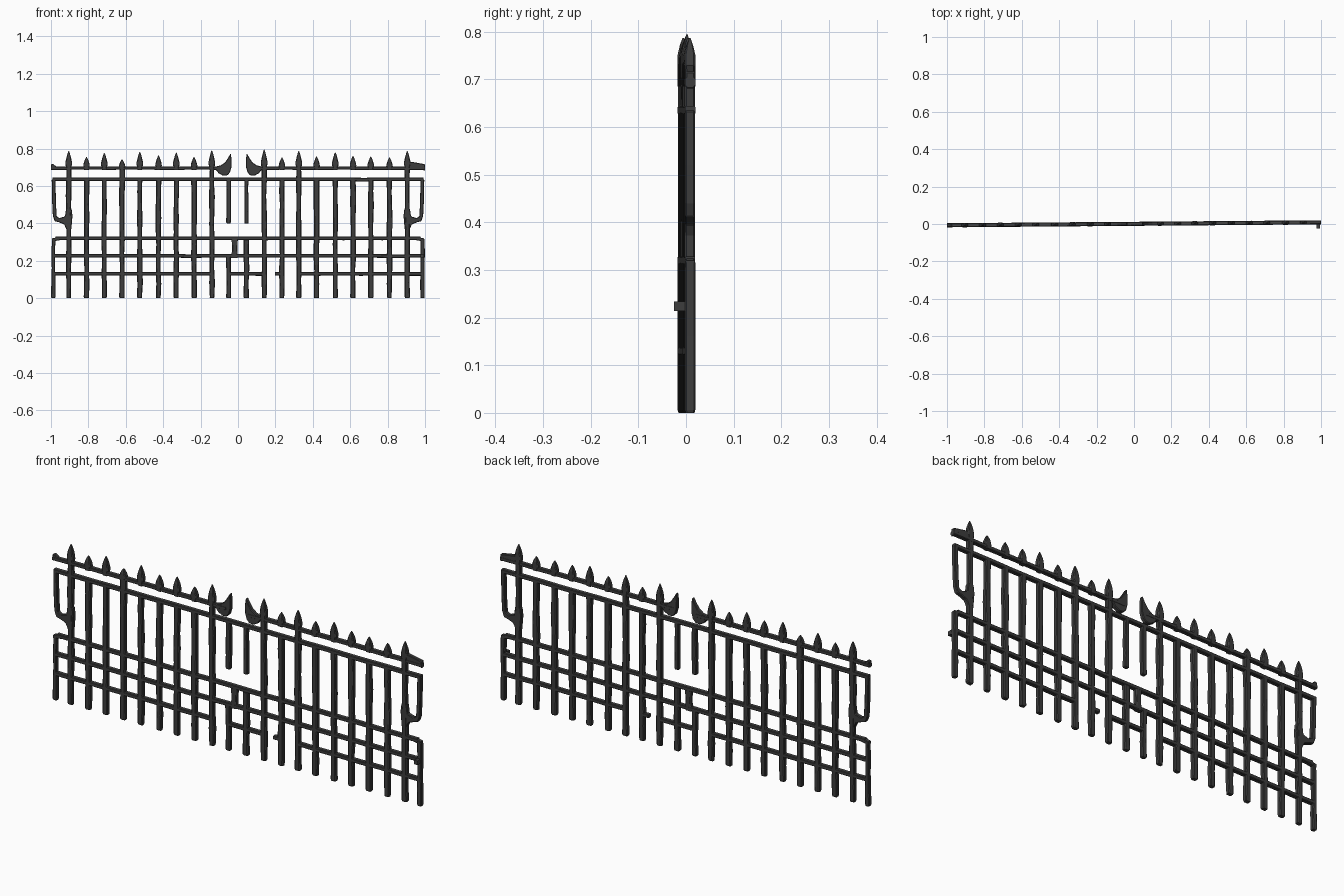
import bpy, bmesh, random

if "Cube" in bpy.data.objects:
    bpy.data.objects.remove(bpy.data.objects["Cube"])

random.seed(4)


def flat(name, value):
    m = bpy.data.materials.new(name)
    m.diffuse_color = (value, value, value, 1)
    m.use_nodes = True
    m.node_tree.nodes["Principled BSDF"].inputs["Base Color"].default_value = m.diffuse_color
    return m


iron = flat("dark_iron", 0.047)
worn = flat("worn_iron", 0.06)

# Square cross-section with narrow bevels
B = .7
SECTION = [(1, B), (B, 1), (-B, 1), (-1, B), (-1, -B), (-B, -1), (B, -1), (1, -B)]


def skew(x):
    """The whole fence runs very slightly backwards towards +x."""
    return 0.001 + 0.0078 * x


def finish(name, bm, worn_top=False):
    for v in bm.verts:
        v.co.y += skew(v.co.x)
    bmesh.ops.recalc_face_normals(bm, faces=bm.faces)
    bm.normal_update()
    if worn_top:
        for f in bm.faces:
            f.material_index = int(f.normal.z > .9)
    me = bpy.data.meshes.new(name)
    bm.to_mesh(me)
    bm.free()
    me.materials.append(iron)
    if worn_top:
        me.materials.append(worn)
    ob = bpy.data.objects.new(name, me)
    bpy.context.collection.objects.link(ob)
    return ob


def loft(name, rings, axis="z"):
    """rings: (position along axis, sideways centre, half width, half depth)."""
    bm = bmesh.new()
    loops = []
    for t, c, w, d in rings:
        pts = [((c + a * w, b * d, t) if axis == "z" else (t, b * d, c + a * w))
               for a, b in SECTION]
        loops.append([bm.verts.new(p) for p in pts])
    for lo, hi in zip(loops, loops[1:]):
        for i in range(8):
            j = (i + 1) % 8
            bm.faces.new((lo[i], lo[j], hi[j], hi[i]))
    bm.faces.new(loops[0])
    bm.faces.new(loops[-1])
    return finish(name, bm, axis == "x")


def plate(name, outline, depth):
    """Flat shape in the fence plane, with softened edges."""
    bm = bmesh.new()
    front = bm.faces.new([bm.verts.new((x, -depth / 2, z)) for x, z in outline])
    res = bmesh.ops.extrude_face_region(bm, geom=[front])
    for v in res["geom"]:
        if isinstance(v, bmesh.types.BMVert):
            v.co.y += depth
    ob = finish(name, bm)
    bev = ob.modifiers.new("soft_edges", "BEVEL")
    bev.width = 0.003
    bev.segments = 1
    return ob


def post(name, x, z0, z1, w=0.0138):
    """Slightly uneven hammered post."""
    n = max(2, int((z1 - z0) / 0.08) + 1)
    rings = [(z0, x, w * .85, .009)]
    for i in range(n + 1):
        z = z0 + .006 + (z1 - z0 - .006) * i / n
        rings.append((z, x + random.uniform(-.0015, .0015),
                      w + random.uniform(-.002, .0018), .0108))
    return loft(name, rings)


def rail(name, x0, x1, z, h=0.0095, d=0.0108):
    n = max(1, int((x1 - x0) / 0.1))
    loft(name, [(x0 + (x1 - x0) * i / n, z + random.uniform(-.001, .001), h, d)
                for i in range(n + 1)], "x")


def spike(name, x, top):
    """Leaf-shaped finial standing on the top rail."""
    h = top - 0.685
    shape = [(0, .0125), (.15, .0145), (.3, .0175), (.45, .0168), (.65, .0122),
             (.85, .0068), (1, .0015)]
    loft(name, [(0.685 + h * t, x, w, min(w, .0115)) for t, w in shape])


# Main posts and finials: x, finial height, does the post reach the top rail
POSTS = [(-.905, .787, 1), (-.81, .755, 0), (-.715, .777, 0), (-.62, .742, 1), (-.525, .782, 0),
         (-.425, .762, 0), (-.33, .778, 0), (-.235, .754, 0), (-.14, .79, 1), (.14, .794, 1),
         (.235, .752, 0), (.325, .787, 1), (.42, .757, 0), (.52, .78, 0), (.615, .76, 0),
         (.71, .757, 0), (.81, .752, 0), (.905, .787, 1)]
for x, top, through in POSTS:
    post("post", x, 0, .70 if through else .64)
    spike("finial", x, top)

# Broken posts in the middle
for x in (-.05, .045):
    post("hanging_post", x, .40, .64, .0115)
post("broken_post", -.05, 0, .225, .0125)
post("broken_post", .045, 0, .31, .0138)
loft("broken_stub", [(.215, -.022, .019, .0105), (.25, -.018, .014, .0105),
                     (.285, -.017, .015, .0105), (.315, -.018, .017, .0105)])

# Rails
rail("top_rail", -1, -.06, .695, .009)
rail("top_rail", .06, 1, .695, .009)
rail("upper_rail", -.993, .993, .635)
rail("middle_rail", -.975, .975, .32)
rail("lower_rail", -.993, .993, .226)
for x0, x1 in ((-.993, -.13), (-.05, .145), (.197, .24), (.325, .993)):
    rail("bottom_rail", x0, x1, .13)

# End posts and hooked brackets
for s in (-1, 1):
    post("end_post", s * .987, 0, .316, .0102)
    loft("rail_tip", sorted([(s * .995, .311, .0085, .0105), (s * .95, .32, .0095, .0105)]), "x")
    plate("hooked_bracket", [(s * x, z) for x, z in (
        (.996, .635), (.976, .635), (.973, .50), (.969, .437), (.955, .428), (.925, .437),
        (.919, .48), (.890, .48), (.885, .44), (.891, .37), (.905, .335), (.918, .37),
        (.93, .395), (.955, .405), (.98, .412), (.990, .44), (.994, .52))], .021)

# Torn plates beside the centre gap
for s in (-1, 1):
    plate("torn_crescent", [(s * x + .004, z) for x, z in (
        (.043, .775), (.056, .752), (.074, .725), (.096, .710), (.125, .703), (.122, .686),
        (.108, .668), (.085, .655), (.062, .656), (.047, .672), (.039, .70), (.038, .74))], .02)

# Bent ends of the top rail
plate("left_rail_end", [(-1, .715), (-.988, .718), (-.968, .700), (-.968, .688), (-1, .688)], .02)
plate("right_rail_end", [(.90, .732), (.935, .728), (1, .716), (1, .680), (.985, .688), (.90, .688)], .02)

# Small nub sticking forward from the right end post
nub = bmesh.new()
bmesh.ops.create_cube(nub, size=1)
for v in nub.verts:
    v.co = (.986 + v.co.x * .018, -.016 + v.co.y * .036, .224 + v.co.z * .02)
finish("end_nub", nub)
